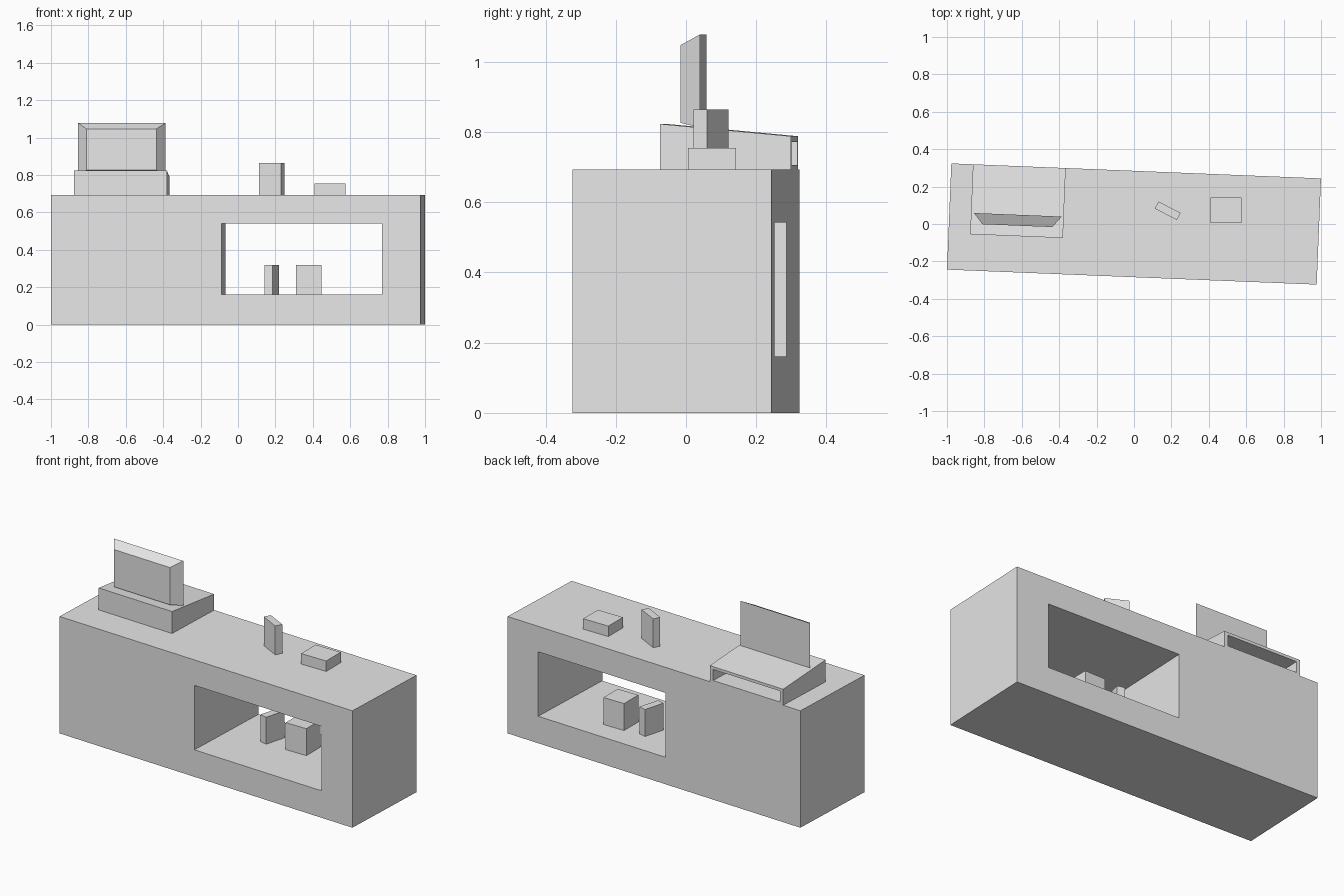
import bpy
import bmesh
from math import radians

cube = bpy.data.objects.get("Cube")
if cube:
    bpy.data.objects.remove(cube, do_unlink=True)

# One plain grey for everything
grey = bpy.data.materials.new("plain grey")
grey.use_nodes = True
colour = (0.8, 0.8, 0.8, 1)
grey.diffuse_color = colour
grey.node_tree.nodes["Principled BSDF"].inputs["Base Color"].default_value = colour

TURN = -2.32        # the whole counter is turned slightly
TOP = 0.693         # counter top height
SHELF = 0.16        # opening floor height


def rect(y, x0, x1, z0, z1):
    """Upright rectangle at depth y."""
    return [(x0, y, z0), (x1, y, z0), (x1, y, z1), (x0, y, z1)]


def loft(name, loops, closed=False, turn=0, location=(0, 0, 0)):
    """Skin a series of rectangles, either capped or joined last to first."""
    bm = bmesh.new()
    rings = [[bm.verts.new(p) for p in loop] for loop in loops]
    pairs = list(zip(rings, rings[1:]))
    if closed:
        pairs.append((rings[-1], rings[0]))
    else:
        bm.faces.new(rings[0])
        bm.faces.new(rings[-1])
    for a, b in pairs:
        for i in range(4):
            j = (i + 1) % 4
            bm.faces.new((a[i], a[j], b[j], b[i]))
    bmesh.ops.recalc_face_normals(bm, faces=bm.faces)
    mesh = bpy.data.meshes.new(name)
    bm.to_mesh(mesh)
    bm.free()
    mesh.materials.append(grey)
    obj = bpy.data.objects.new(name, mesh)
    obj.rotation_euler.z = radians(turn)
    obj.location = location
    bpy.context.collection.objects.link(obj)
    return obj


def box(name, centre, size, bottom, turn=0):
    """Box standing at a height, turned about its own centre."""
    w, d, h = size
    loops = [rect(y, -w / 2, w / 2, 0, h) for y in (-d / 2, d / 2)]
    return loft(name, loops, turn=turn, location=(*centre, bottom))


# Counter with an opening right through it
outer = (-0.989, 0.989, 0, TOP)
opening = (-0.078, 0.782, SHELF, 0.542)
front, back = -0.284, 0.284
loft("counter", [rect(front, *outer), rect(back, *outer),
                 rect(back, *opening), rect(front, *opening)],
     closed=True, turn=TURN)

# Sloping register base with a deep drawer recess at the back
sides = (-0.873, -0.377)
recess = (-0.85, -0.4, 0.706, 0.771)
loft("register_base", [rect(-0.09, *sides, TOP, 0.823),
                       rect(back, *sides, TOP, 0.788),
                       rect(back, *recess), rect(-0.03, *recess)],
     turn=TURN)

# Screen tapering towards its front
loft("register_screen", [rect(-0.034, -0.81, -0.435, 0.826, 1.047),
                         rect(0.024, -0.857, -0.388, 0.813, 1.078)],
     turn=TURN)

# Items on the counter
box("upright_card", (0.18, 0.071), (0.133, 0.043, 0.171), TOP, -27.5)
box("low_box", (0.492, 0.074), (0.165, 0.137, 0.062), TOP)

# Items inside the opening
box("shelf_slim_box", (0.18, 0.066), (0.046, 0.13, SHELF), SHELF, -15.5)
box("shelf_square_box", (0.378, 0.07), (0.135, 0.133, SHELF), SHELF)
